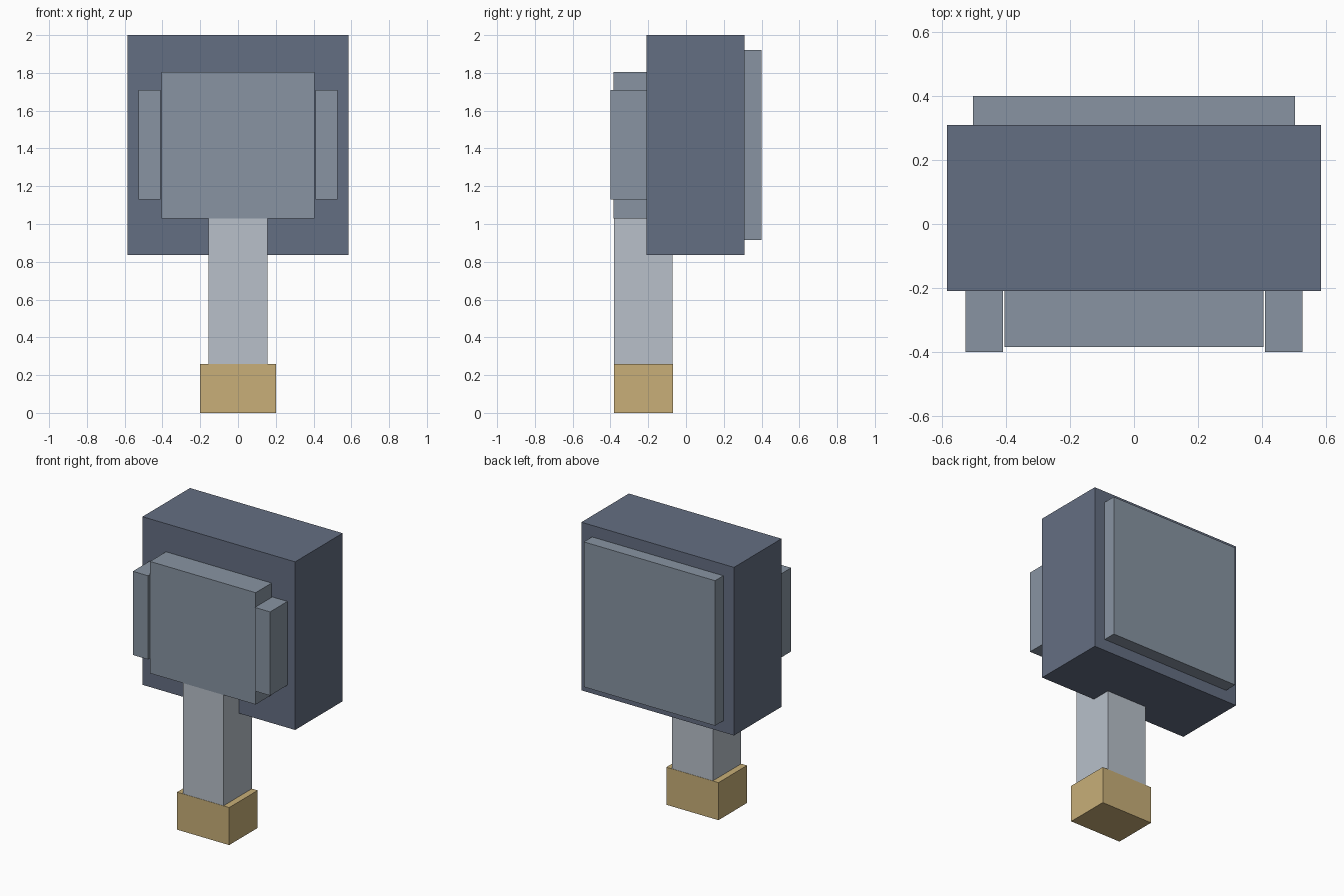
import bpy

default = bpy.data.objects.get("Cube")
if default:
    bpy.data.objects.remove(default, do_unlink=True)


def material(name, srgb):
    """Flat material from 0-255 display values, stored as linear."""
    def linear(c):
        c /= 255
        return c / 12.92 if c < 0.04045 else ((c + 0.055) / 1.055) ** 2.4
    colour = [linear(c) for c in srgb] + [1]
    mat = bpy.data.materials.new(name)
    mat.use_nodes = True
    mat.diffuse_color = colour
    mat.node_tree.nodes["Principled BSDF"].inputs["Base Color"].default_value = colour
    return mat


def box(name, mat, x, y, z):
    """Box spanning the given (low, high) range on each axis."""
    spans = (x, y, z)
    bpy.ops.mesh.primitive_cube_add(size=1, location=[(a + b) / 2 for a, b in spans])
    obj = bpy.context.object
    obj.name = obj.data.name = name
    obj.scale = [b - a for a, b in spans]
    bpy.ops.object.transform_apply(location=False, rotation=False, scale=True)
    obj.data.materials.append(mat)
    return obj


slate = material("dark slate", (100, 110, 130))
steel = material("steel grey", (136, 148, 162))
silver = material("pale silver", (184, 192, 202))
brass = material("brass", (200, 175, 120))

# Head with its front and back plates
box("head", slate, (-0.585, 0.585), (-0.21, 0.31), (0.835, 2.0))
box("front_plate", steel, (-0.405, 0.405), (-0.385, -0.21), (1.03, 1.805))
box("back_plate", steel, (-0.503, 0.503), (0.31, 0.40), (0.915, 1.92))

# Narrow plates either side of the front plate
for side, name in ((1, "left_side_plate"), (-1, "right_side_plate")):
    x = sorted((side * 0.41, side * 0.526))
    box(name, steel, x, (-0.40, -0.21), (1.13, 1.71))

# Shaft and its foot
box("shaft", silver, (-0.156, 0.156), (-0.38, -0.072), (0.26, 1.03))
box("foot", brass, (-0.2, 0.2), (-0.382, -0.07), (0.0, 0.26))
